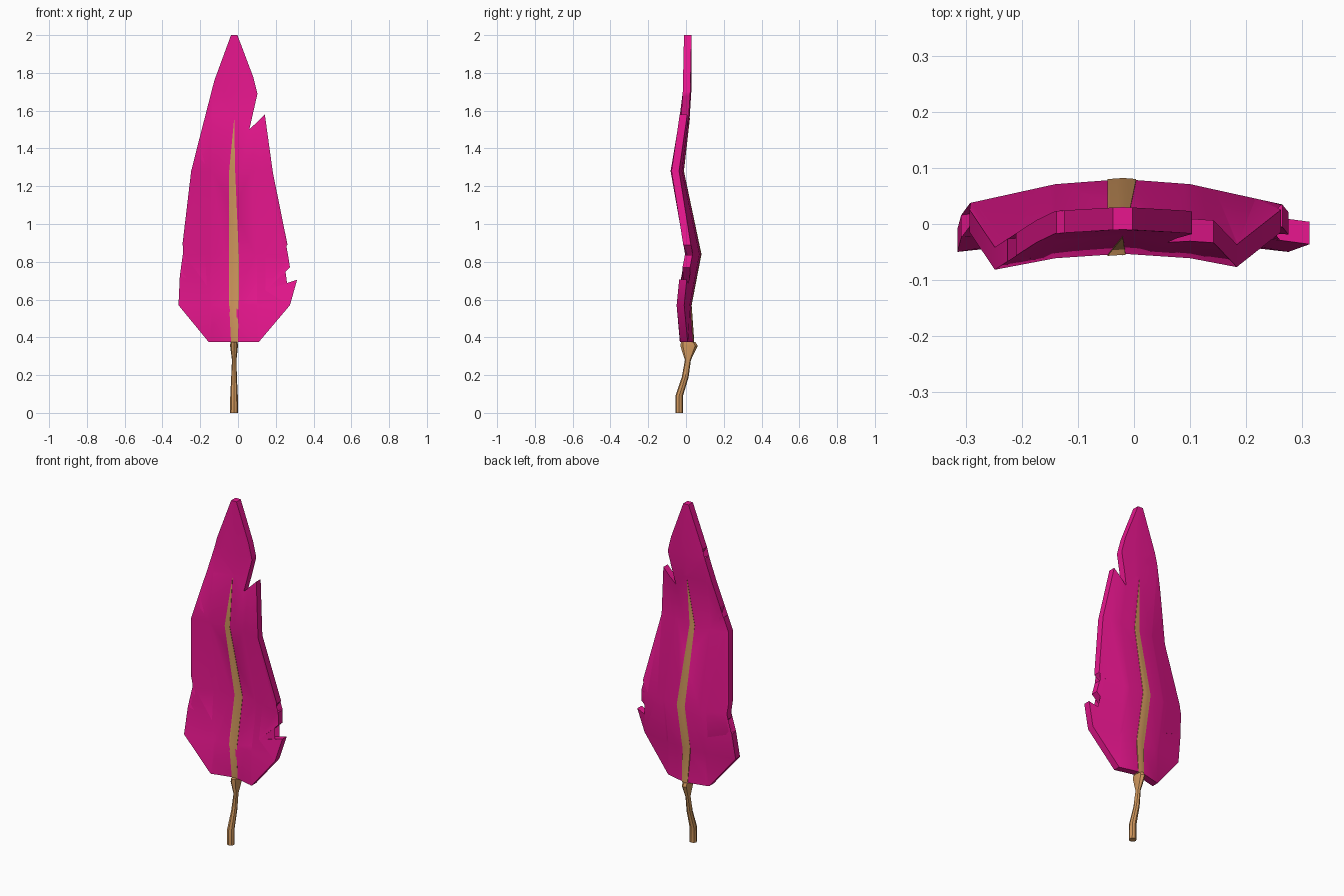
import bpy, bmesh, math
from mathutils import Vector

if "Cube" in bpy.data.objects:
    bpy.data.objects.remove(bpy.data.objects["Cube"])

XC = -0.02    # spine line of the feather
FOLD = 0.12   # distance from the spine where the vane folds forward
# z, spine y, drop at fold, slope beyond fold
BEND = [(0.375, 0.022, 0.03, 0.3), (0.57, 0.008, 0.008, 0.17), (0.84, 0.06, 0.009, 0.22),
        (1.28, -0.033, 0.008, 0.19), (1.57, 0.0, 0.007, 0.18), (1.70, 0.008, 0.005, 0.1),
        (2.0, 0.01, 0.004, 0.1)]


def material(name, rgb):
    m = bpy.data.materials.new(name)
    m.diffuse_color = (*rgb, 1)
    m.use_nodes = True
    m.node_tree.nodes["Principled BSDF"].inputs["Base Color"].default_value = m.diffuse_color
    return m


def bend_y(x, z):
    z = min(max(z, BEND[0][0]), BEND[-1][0])
    for a, b in zip(BEND, BEND[1:]):
        if z <= b[0] + 1e-6:
            break
    t = (z - a[0]) / (b[0] - a[0])
    mid, drop, slope = [p + (q - p) * t for p, q in zip(a[1:], b[1:])]
    d = abs(x - XC)
    return mid - drop * min(d / FOLD, 1) - slope * max(d - FOLD, 0)


def finish(bm, name, mat):
    bmesh.ops.recalc_face_normals(bm, faces=bm.faces)
    me = bpy.data.meshes.new(name)
    bm.to_mesh(me)
    bm.free()
    ob = bpy.data.objects.new(name, me)
    bpy.context.collection.objects.link(ob)
    me.materials.append(mat)
    bpy.ops.object.select_all(action='DESELECT')
    ob.select_set(True)
    bpy.context.view_layer.objects.active = ob
    bpy.ops.object.shade_smooth_by_angle(angle=math.radians(30))
    return ob


def bent_sheet(name, outline, thick, mat):
    """Cut a flat outline along the fold lines, bend it and thicken it in y."""
    bm = bmesh.new()
    face = bm.faces.new([bm.verts.new((x, 0, z)) for x, z in outline])
    bmesh.ops.triangulate(bm, faces=[face])
    cuts = [(Vector((0, 0, r[0])), Vector((0, 0, 1))) for r in BEND[1:-1]]
    cuts += [(Vector((XC + s * FOLD, 0, 0)), Vector((1, 0, 0))) for s in (-1, 0, 1)]
    for co, no in cuts:
        bmesh.ops.bisect_plane(bm, geom=bm.verts[:] + bm.edges[:] + bm.faces[:],
                               dist=1e-5, plane_co=co, plane_no=no)
    for v in bm.verts:
        v.co.y = bend_y(v.co.x, v.co.z) - thick / 2
    ext = bmesh.ops.extrude_face_region(bm, geom=bm.faces[:], use_keep_orig=True)
    for v in ext['geom']:
        if isinstance(v, bmesh.types.BMVert):
            v.co.y += thick
    return finish(bm, name, mat)


pink = material("vane_pink", (0.8, 0.008, 0.27))
tan = material("quill_tan", (0.63, 0.31, 0.11))

# Vane with notched edges
right = [(0.11, 0.375), (0.275, 0.57), (0.313, 0.705), (0.145, 0.648), (0.275, 0.77),
         (0.265, 0.835), (0.185, 0.805), (0.262, 0.89), (0.185, 1.27), (0.142, 1.58),
         (0.06, 1.50), (0.103, 1.69), (0.08, 1.78), (-0.003, 2.0)]
left = [(-0.037, 2.0), (-0.125, 1.76), (-0.08, 1.69), (-0.138, 1.71), (-0.21, 1.43),
        (-0.175, 1.32), (-0.225, 1.37), (-0.248, 1.28), (-0.293, 0.90), (-0.29, 0.81),
        (-0.165, 0.675), (-0.308, 0.725), (-0.315, 0.57), (-0.155, 0.375)]
bent_sheet("vane", right + left, 0.04, pink)

# Central shaft showing on both faces of the vane
bent_sheet("shaft", [(0.0, 0.372), (0.004, 0.6), (0.004, 0.84), (-0.015, 1.28), (-0.02, 1.56),
                     (-0.047, 1.28), (-0.035, 0.84), (-0.048, 0.6), (-0.037, 0.372)], 0.044, tan)

# Bare quill: z, x centre, x radius, y centre, y radius
rings = [(0.0, -0.021, 0.021, -0.036, 0.02), (0.09, -0.021, 0.02, -0.036, 0.02),
         (0.19, -0.021, 0.015, -0.004, 0.018), (0.28, -0.02, 0.012, 0.01, 0.016),
         (0.355, -0.021, 0.021, 0.016, 0.046), (0.375, -0.021, 0.019, 0.012, 0.038)]
N = 8
bm = bmesh.new()
loops = []
for z, cx, rx, cy, ry in rings:
    loops.append([bm.verts.new((cx + rx * math.cos(2 * math.pi * i / N),
                                cy + ry * math.sin(2 * math.pi * i / N), z)) for i in range(N)])
for a, b in zip(loops, loops[1:]):
    for i in range(N):
        j = (i + 1) % N
        bm.faces.new((a[i], a[j], b[j], b[i]))
bm.faces.new(loops[0][::-1])
bm.faces.new(loops[-1])
finish(bm, "quill", tan)
